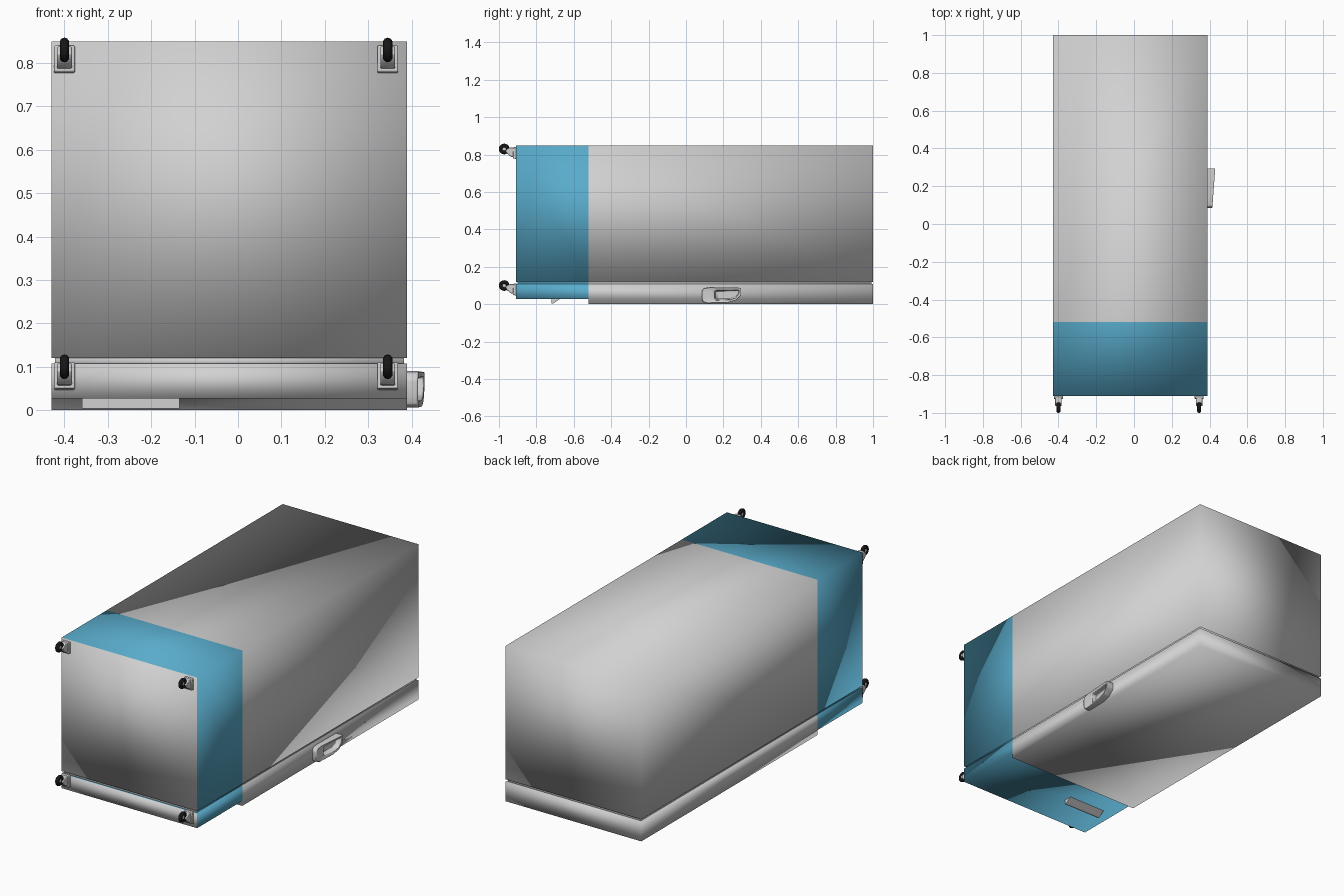
import bpy, bmesh
from mathutils import Matrix, Vector

if "Cube" in bpy.data.objects:
    bpy.data.objects.remove(bpy.data.objects["Cube"])


def material(name, rgb):
    m = bpy.data.materials.new(name)
    m.use_nodes = True
    m.diffuse_color = (*rgb, 1)
    m.node_tree.nodes["Principled BSDF"].inputs["Base Color"].default_value = (*rgb, 1)
    return m


GREY = material("light grey", (0.64, 0.64, 0.64))
BLUE = material("sky blue", (0.1, 0.41, 0.6))
BLACK = material("black rubber", (0.008, 0.008, 0.008))

LEFT, RIGHT = 0.39, -0.43      # cabinet sides
FRONT, BACK = -0.91, 1.0       # cabinet ends
SPLIT = -0.52                  # where the blue section starts


def finish(name, bm, mats, angle=None):
    bmesh.ops.recalc_face_normals(bm, faces=bm.faces)
    me = bpy.data.meshes.new(name)
    bm.to_mesh(me)
    bm.free()
    ob = bpy.data.objects.new(name, me)
    bpy.context.collection.objects.link(ob)
    for m in mats:
        me.materials.append(m)
    if angle is None:
        for p in me.polygons:
            p.use_smooth = True
    else:
        bpy.ops.object.select_all(action='DESELECT')
        ob.select_set(True)
        bpy.context.view_layer.objects.active = ob
        bpy.ops.object.shade_smooth_by_angle(angle=angle)
    return ob


def add_bevel(ob, width, segments=2):
    mod = ob.modifiers.new("soft edges", 'BEVEL')
    mod.width, mod.segments = width, segments
    mod.limit_method = 'ANGLE'


def cabinet_box(z0, z1, inset=0.0):
    """Long box, cut round at the colour split."""
    bm = bmesh.new()
    lo = Vector((RIGHT + inset, FRONT + inset, z0))
    hi = Vector((LEFT - inset, BACK - inset, z1))
    bmesh.ops.create_cube(bm, size=1, matrix=Matrix.Translation((lo + hi) / 2)
                          @ Matrix.Diagonal((*(hi - lo), 1)))
    bmesh.ops.bisect_plane(bm, geom=bm.verts[:] + bm.edges[:] + bm.faces[:],
                           plane_co=(0, SPLIT, 0), plane_no=(0, 1, 0))
    return bm


def paint_split(ob):
    """Blue ahead of the split, except on faces turned to the front."""
    for p in ob.data.polygons:
        p.material_index = int(p.center.y < SPLIT - 0.01 and p.normal.y > -0.5)


def prism(bm, outline, x0, x1):
    """Side outline in (y, z), extruded along x; returns the face at x1."""
    base = bm.faces.new([bm.verts.new((x0, y, z)) for y, z in outline])
    out = bmesh.ops.extrude_face_region(bm, geom=[base], use_keep_orig=True)["geom"]
    for v in out:
        if isinstance(v, bmesh.types.BMVert):
            v.co.x = x1
    return next(f for f in out if isinstance(f, bmesh.types.BMFace))


# Cabinet and recessed gasket
paint_split(finish("cabinet", cabinet_box(0.12, 0.85), [GREY, BLUE]))
paint_split(finish("gasket", cabinet_box(0.1, 0.125, 0.008), [GREY, BLUE]))

# Door: thin slab, thicker behind the split
bm = cabinet_box(0.027, 0.107)
under = [f for f in bm.faces
         if f.normal.z < -0.5 and f.calc_center_median().y > SPLIT]
for g in bmesh.ops.extrude_face_region(bm, geom=under)["geom"]:
    if isinstance(g, bmesh.types.BMVert):
        g.co.z = 0
paint_split(finish("door", bm, [GREY, BLUE]))

# Wedge-shaped finger pull under the thin door panel
bm = bmesh.new()
prism(bm, [(-0.72, 0.03), (-0.72, 0.004), (-0.71, 0.004), (-0.67, 0.03)], -0.36, -0.135)
finish("finger_pull", bm, [GREY], 0.5)

# Side handle: tapered block with a hollowed face
bm = bmesh.new()
outline = [(0.085, 0.03), (0.092, 0.012), (0.11, 0.006), (0.22, 0.008), (0.265, 0.02),
           (0.295, 0.05), (0.295, 0.088), (0.12, 0.09), (0.095, 0.085), (0.085, 0.07)]
face = prism(bm, outline, LEFT - 0.005, 0.43)
for v in face.verts:
    v.co.x -= 0.07 * (0.295 - v.co.y)
bmesh.ops.inset_region(bm, faces=[face], thickness=0.016)
for v in face.verts:
    v.co.y = 0.285 + (v.co.y - 0.285) * 0.72
    v.co.x -= 0.002
bmesh.ops.inset_region(bm, faces=[face], thickness=0.004, depth=-0.026)
handle = finish("side_handle", bm, [GREY], 0.6)
add_bevel(handle, 0.004)


def caster(tag, x, z):
    # Mounting plate and narrower fork
    bm = bmesh.new()
    prism(bm, [(-0.905, z - 0.054), (-0.905, z + 0.01), (-0.922, z + 0.01),
               (-0.926, z - 0.05)], x - 0.024, x + 0.024)
    prism(bm, [(-0.91, z - 0.044), (-0.91, z + 0.008), (-0.945, z + 0.008),
               (-0.965, z - 0.008), (-0.957, z - 0.025), (-0.935, z - 0.042)],
          x - 0.017, x + 0.017)
    add_bevel(finish(tag + "_bracket", bm, [GREY], 0.6), 0.003)
    # Rubber tyre and hub
    at = dict(location=(x, -0.972, z), rotation=(0, 1.5708, 0))
    bpy.ops.mesh.primitive_torus_add(major_radius=0.0175, minor_radius=0.011,
                                     major_segments=24, minor_segments=10, **at)
    tyre = bpy.context.object
    tyre.name = tag + "_tyre"
    tyre.data.materials.append(BLACK)
    bpy.ops.object.shade_smooth()
    bpy.ops.mesh.primitive_cylinder_add(vertices=16, radius=0.01, depth=0.014, **at)
    hub = bpy.context.object
    hub.name = tag + "_hub"
    hub.data.materials.append(GREY)


# Four casters on the cabinet's end
for side, cx in (("right", -0.4), ("left", 0.345)):
    for level, cz in (("upper", 0.83), ("lower", 0.1)):
        caster(f"{level}_{side}_caster", cx, cz)
